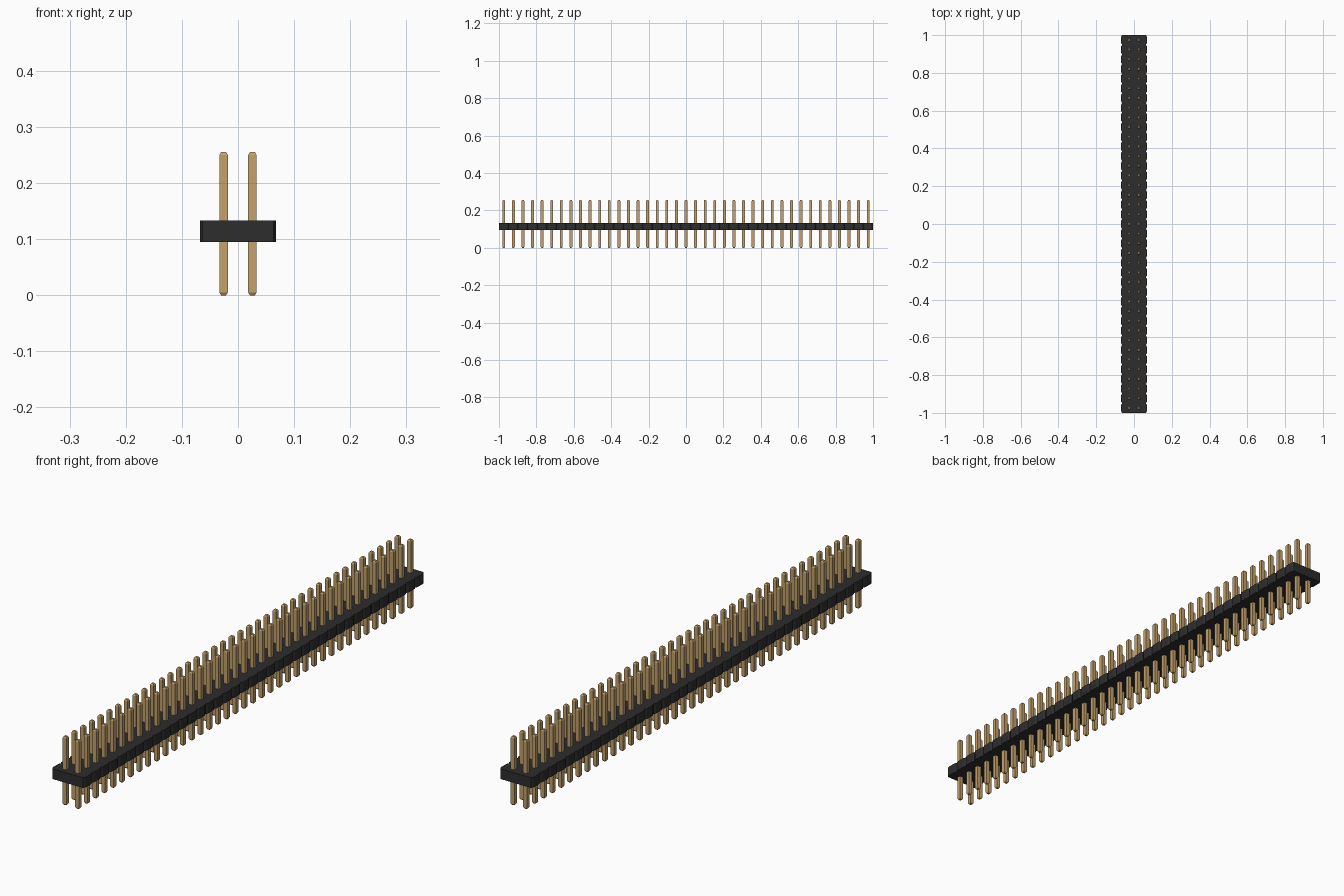
import bpy, bmesh

cube = bpy.data.objects.get("Cube")
if cube:
    bpy.data.objects.remove(cube, do_unlink=True)

COUNT = 39                 # pin pairs along y
PITCH = 2.0 / COUNT
BODY_X, BODY_Z0, BODY_Z1 = 0.068, 0.095, 0.133
NOTCH_X, NOTCH_Y = 0.005, 0.008
PIN_R, PIN_TOP = 0.0075, 0.255
TIP_R, TIP_H = 0.0045, 0.005


def material(name, color):
    mat = bpy.data.materials.new(name)
    mat.use_nodes = True
    mat.diffuse_color = color
    bsdf = mat.node_tree.nodes["Principled BSDF"]
    bsdf.inputs["Base Color"].default_value = color
    bsdf.inputs["Roughness"].default_value = 0.6
    return mat


def add_object(name, bm, mat):
    bmesh.ops.recalc_face_normals(bm, faces=bm.faces)
    mesh = bpy.data.meshes.new(name)
    bm.to_mesh(mesh)
    bm.free()
    mesh.materials.append(mat)
    obj = bpy.data.objects.new(name, mesh)
    bpy.context.collection.objects.link(obj)
    return obj


black = material("black plastic", (0.026, 0.026, 0.026, 1))
gold = material("gold metal", (0.55, 0.36, 0.15, 1))

# Plastic strip: outline with a V notch between neighbouring segments, extruded up
side = []
for i in range(COUNT):
    y = -1 + i * PITCH
    side += [(BODY_X - NOTCH_X, y), (BODY_X, y + NOTCH_Y), (BODY_X, y + PITCH - NOTCH_Y)]
side.append((BODY_X - NOTCH_X, 1.0))
outline = side + [(-x, y) for x, y in reversed(side)]

bm = bmesh.new()
base = bm.faces.new([bm.verts.new((x, y, BODY_Z0)) for x, y in outline])
top = bmesh.ops.extrude_face_region(bm, geom=[base], use_keep_orig=True)
verts = [v for v in top["geom"] if isinstance(v, bmesh.types.BMVert)]
bmesh.ops.translate(bm, verts=verts, vec=(0, 0, BODY_Z1 - BODY_Z0))
add_object("plastic_strip", bm, black)


# Square pin with tapered tips, repeated along the strip
def pin_mesh():
    bm = bmesh.new()
    levels = [(TIP_R, 0), (PIN_R, TIP_H), (PIN_R, PIN_TOP - TIP_H), (TIP_R, PIN_TOP)]
    rings = [[bm.verts.new((sx * r, sy * r, z))
              for sx, sy in ((-1, -1), (1, -1), (1, 1), (-1, 1))] for r, z in levels]
    for low, high in zip(rings, rings[1:]):
        for k in range(4):
            n = (k + 1) % 4
            bm.faces.new((low[k], low[n], high[n], high[k]))
    bm.faces.new(rings[0][::-1])
    bm.faces.new(rings[-1])
    return bm


for name, sx in (("left_pin_row", 1), ("right_pin_row", -1)):
    row = add_object(name, pin_mesh(), gold)
    row.location = (sx * PITCH / 2, -1 + PITCH / 2, 0)
    array = row.modifiers.new("repeat", 'ARRAY')
    array.count = COUNT
    array.use_relative_offset = False
    array.use_constant_offset = True
    array.constant_offset_displace = (0, PITCH, 0)
